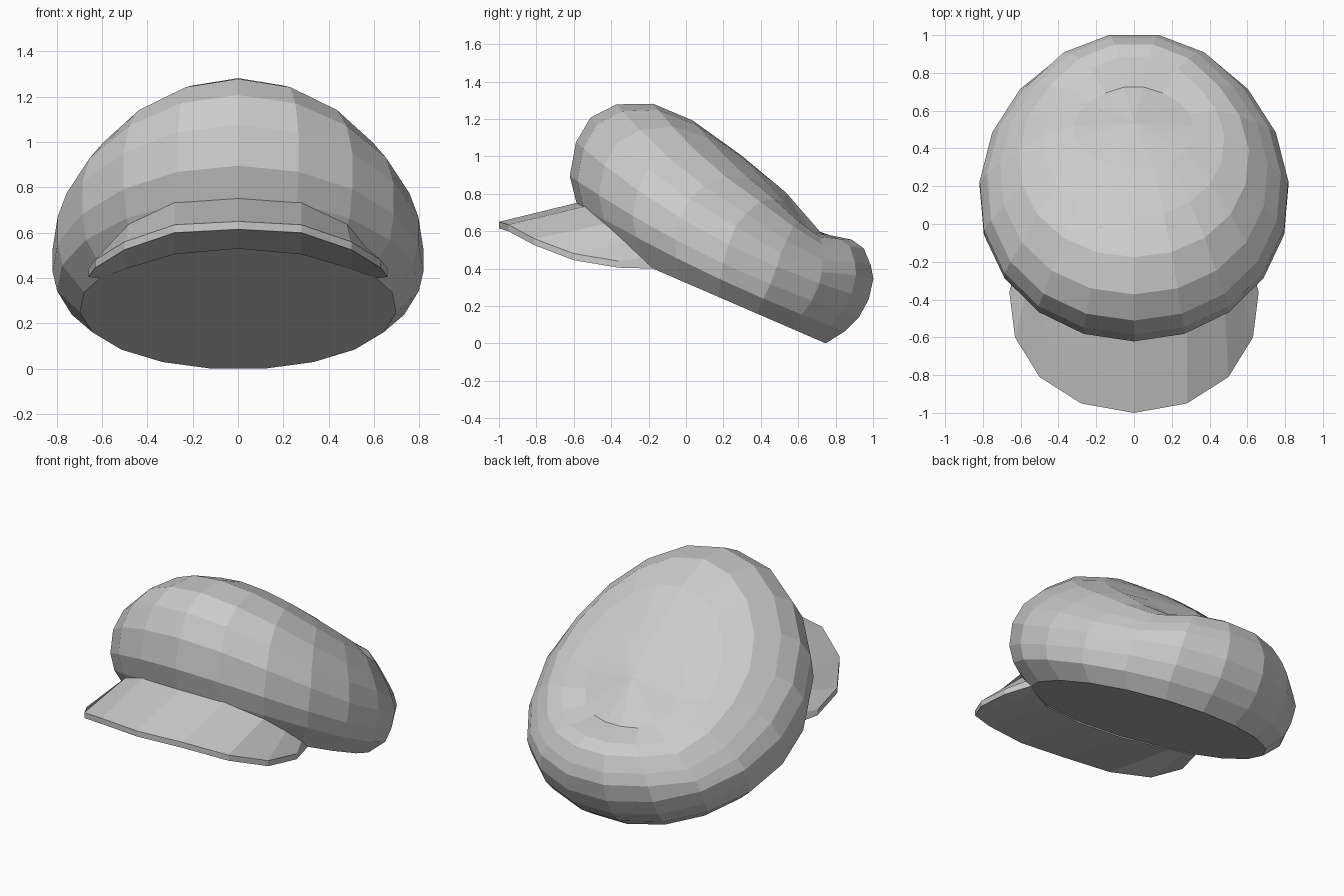
import bpy, bmesh, math
from mathutils import Vector

cube = bpy.data.objects.get("Cube")
if cube:
    bpy.data.objects.remove(cube)

# One plain grey for the whole cap
grey = bpy.data.materials.new("plain_grey")
grey.use_nodes = True
COLOUR = (0.6, 0.6, 0.6, 1)
grey.diffuse_color = COLOUR
grey.node_tree.nodes["Principled BSDF"].inputs["Base Color"].default_value = COLOUR


def finish(name, bm):
    bmesh.ops.recalc_face_normals(bm, faces=bm.faces)
    mesh = bpy.data.meshes.new(name)
    bm.to_mesh(mesh)
    bm.free()
    mesh.materials.append(grey)
    obj = bpy.data.objects.new(name, mesh)
    bpy.context.collection.objects.link(obj)
    return obj


def bridge(bm, a, b, closed=True):
    n = len(a)
    for i in range(n if closed else n - 1):
        j = (i + 1) % n
        bm.faces.new((a[i], a[j], b[j], b[i]))


# Cap body: rings stacked on a base that tilts down to the back
SIDES = 19
ALONG, UP = Vector((0, 0.92, -0.39)), Vector((0, 0.39, 0.92))
CENTRE = Vector((0, 0.125, 0.275))
# front distance, front height, back distance, back height, half width, fall-off
RINGS = [
    (-0.69, 0.00, 0.68, -0.01, 0.70, 1),
    (-0.84, 0.16, 0.75, 0.09, 0.80, 2.2),
    (-0.93, 0.28, 0.79, 0.19, 0.82, 2.2),
    (-0.97, 0.46, 0.80, 0.30, 0.82, 2.2),
    (-0.95, 0.61, 0.78, 0.41, 0.78, 2.2),
    (-0.85, 0.73, 0.74, 0.47, 0.71, 2.2),
    (-0.67, 0.81, 0.67, 0.54, 0.61, 2.1),
    (-0.44, 0.81, 0.59, 0.56, 0.48, 1.8),
    (-0.13, 0.74, 0.43, 0.53, 0.32, 1.1),
]
bm = bmesh.new()
rings = []
for level, (front, low, back, high, width, fall) in enumerate(RINGS):
    radius = (back - front) / (1 + math.cos(math.pi / SIDES))
    middle = front + radius
    ring = []
    for k in range(SIDES):
        a = math.tau * k / SIDES
        x = width * math.sin(a)
        u = middle - radius * math.cos(a)
        v = high + (low - high) * ((1 + math.cos(a)) / 2) ** fall
        # the dome sags towards both sides
        v -= 0.11 * x * x * min(1, level / 4)
        # a fold runs across the top in front of the back roll
        if level > 3:
            v -= 0.06 * math.exp(-((u - 0.42) / 0.17) ** 2) * min(1, abs(x) / 0.4)
        p = CENTRE + ALONG * u + UP * v
        p.x = x
        ring.append(bm.verts.new(p))
    rings.append(ring)
for a, b in zip(rings, rings[1:]):
    bridge(bm, a, b)
bm.faces.new(rings[0])
crown = bm.verts.new(CENTRE + ALONG * 0.17 + UP * 0.65)
for k in range(SIDES):
    bm.faces.new((rings[-1][k], rings[-1][(k + 1) % SIDES], crown))
finish("cap_body", bm)

# Visor: outer rim, upper seam and lower seam at stations from middle to side
STATIONS = [
    ((0, -1, 0.65), (0, -0.57, 0.755), (0, -0.50, 0.53)),
    ((0.28, -0.95, 0.635), (0.28, -0.53, 0.735), (0.28, -0.44, 0.505)),
    ((0.50, -0.81, 0.56), (0.48, -0.42, 0.64), (0.50, -0.28, 0.44)),
    ((0.63, -0.60, 0.48), (0.56, -0.32, 0.54), (0.56, -0.22, 0.415)),
    ((0.66, -0.36, 0.44), (0.60, -0.22, 0.46), (0.61, -0.18, 0.40)),
]
bm = bmesh.new()
sections = []
for side, stations in ((-1, STATIONS[:0:-1]), (1, STATIONS)):
    for outer, upper, lower in stations:
        under = (outer[0], outer[1], outer[2] - 0.035)
        sections.append([bm.verts.new((side * x, y, z))
                         for x, y, z in (outer, upper, lower, under)])
for a, b in zip(sections, sections[1:]):
    bridge(bm, a, b)
bm.faces.new(sections[0])
bm.faces.new(sections[-1])
finish("visor", bm)
